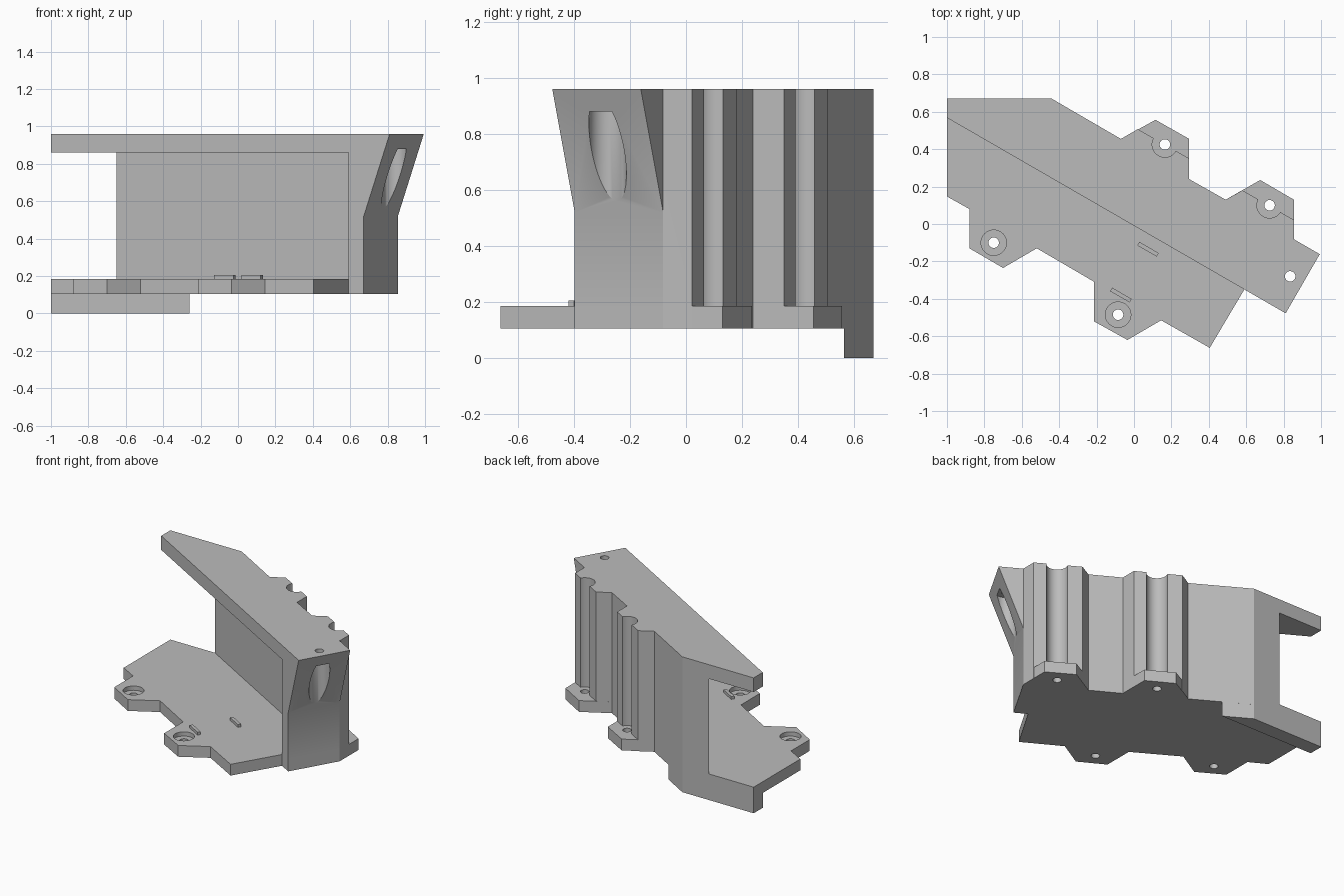
import bpy, bmesh
from math import radians
from mathutils import Vector

cube = bpy.data.objects.get("Cube")
if cube:
    bpy.data.objects.remove(cube, do_unlink=True)

grey = bpy.data.materials.new("plain grey")
grey.use_nodes = True
colour = (0.5, 0.5, 0.5, 1)
grey.diffuse_color = colour
grey.node_tree.nodes["Principled BSDF"].inputs["Base Color"].default_value = colour

FLOOR, DECK, TOP = 0.105, 0.185, 0.96


def loft(name, lower, upper, z0, z1):
    """Closed solid between two outlines with matching points."""
    bm = bmesh.new()
    a = [bm.verts.new((*p, z0)) for p in lower]
    b = [bm.verts.new((*p, z1)) for p in upper]
    bm.faces.new(a)
    bm.faces.new(b)
    for i in range(len(a)):
        j = (i + 1) % len(a)
        bm.faces.new((a[i], a[j], b[j], b[i]))
    bmesh.ops.recalc_face_normals(bm, faces=bm.faces)
    mesh = bpy.data.meshes.new(name)
    bm.to_mesh(mesh)
    bm.free()
    mesh.materials.append(grey)
    obj = bpy.data.objects.new(name, mesh)
    bpy.context.collection.objects.link(obj)
    return obj


def prism(name, outline, z0, z1):
    return loft(name, outline, outline, z0, z1)


def cylinder(name, centre, radius, z0, z1):
    bpy.ops.mesh.primitive_cylinder_add(
        vertices=48, radius=radius, depth=z1 - z0, location=(*centre, (z0 + z1) / 2))
    obj = bpy.context.object
    obj.name = name
    obj.data.materials.append(grey)
    return obj


def combine(target, tool, operation):
    mod = target.modifiers.new(operation, "BOOLEAN")
    mod.operation = operation
    mod.solver = "EXACT"
    mod.object = tool
    bpy.context.view_layer.objects.active = target
    bpy.ops.object.modifier_apply(modifier=mod.name)
    bpy.data.objects.remove(tool, do_unlink=True)


# Slanted frame: s runs along the wall, t runs towards the back
corner = Vector((0.59, -0.35))
along, back = Vector((0.866, -0.5)), Vector((0.5, 0.866))


def slant(s, t):
    return tuple(corner + along * s + back * t)


# Upright body outline, with flat cuts behind the two rear tabs
end_front, end_back = slant(0.095, 0), slant(0.095, 0.365)
bracket = prism("bracket_body", [
    (-1, 0.568), (-1, 0.67), (-0.44, 0.67), (-0.07, 0.455), (0.02, 0.507),
    (0.295, 0.35), (0.295, 0.24), (0.49, 0.13), (0.58, 0.18), (0.855, 0.022),
    end_back, end_front, corner], FLOOR, TOP)

# Flared end that leans outwards
flare = loft("flared_end",
             [end_front, end_back, slant(0.05, 0.365), slant(0.05, 0)],
             [slant(0.255, 0), slant(0.255, 0.365), slant(0.05, 0.365), slant(0.05, 0)],
             0.52, TOP)
combine(bracket, flare, "UNION")

# Open recess under the top arm
recess = prism("recess_cutter", [slant(-3, -0.6), slant(0, -0.6),
                                 slant(0, 0.263), slant(-3, 0.263)], DECK, 0.86)
combine(bracket, recess, "DIFFERENCE")

# Screw pocket and through hole in the flared end
end_hole = (0.835, -0.28)
combine(bracket, cylinder("pocket_cutter", end_hole, 0.067, 0.4, 0.88), "DIFFERENCE")
combine(bracket, cylinder("end_hole_cutter", end_hole, 0.028, 0.8, 1.1), "DIFFERENCE")

# Vertical driver channels above the rear tabs
rear_holes = [(0.165, 0.425), (0.725, 0.1)]
front_holes = [(-0.75, -0.1), (-0.085, -0.485)]
for h in rear_holes:
    combine(bracket, cylinder("channel_cutter", h, 0.068, DECK, 1.2), "DIFFERENCE")

# Base plate with four screw tabs
base = prism("base_plate", [
    (-1, 0.67), (-0.44, 0.67), (-0.07, 0.455), (0.115, 0.557), (0.295, 0.455),
    (0.295, 0.24), (0.49, 0.13), (0.675, 0.235), (0.855, 0.13), end_back,
    end_front, corner, (0.405, -0.662), (0.145, -0.515), (-0.035, -0.62),
    (-0.215, -0.52), (-0.215, -0.308), (-0.52, -0.13), (-0.7, -0.235),
    (-0.88, -0.13), (-0.88, 0.08), (-1, 0.147)], FLOOR, DECK)
combine(bracket, base, "UNION")

# Hooked lip below the rear edge
lip = prism("rear_lip", [(-1, 0.565), (-0.26, 0.565), (-0.44, 0.67), (-1, 0.67)], 0, FLOOR + 0.03)
combine(bracket, lip, "UNION")

# Screw holes, counterbored at the front
for h in rear_holes + front_holes:
    combine(bracket, cylinder("hole_cutter", h, 0.028, 0, 0.3), "DIFFERENCE")
for h in front_holes:
    combine(bracket, cylinder("counterbore_cutter", h, 0.068, 0.155, 0.3), "DIFFERENCE")

bpy.ops.object.select_all(action="DESELECT")
bracket.select_set(True)
bpy.context.view_layer.objects.active = bracket
bpy.ops.object.shade_smooth_by_angle(angle=radians(25))

# Small raised ribs on the deck
for name, x, y in (("rear_rib", 0.075, -0.135), ("front_rib", -0.07, -0.38)):
    c = Vector((x, y))
    prism(name, [tuple(c + along * s * 0.06 + back * t * 0.011)
                 for s, t in ((-1, -1), (1, -1), (1, 1), (-1, 1))], DECK - 0.01, 0.205)
